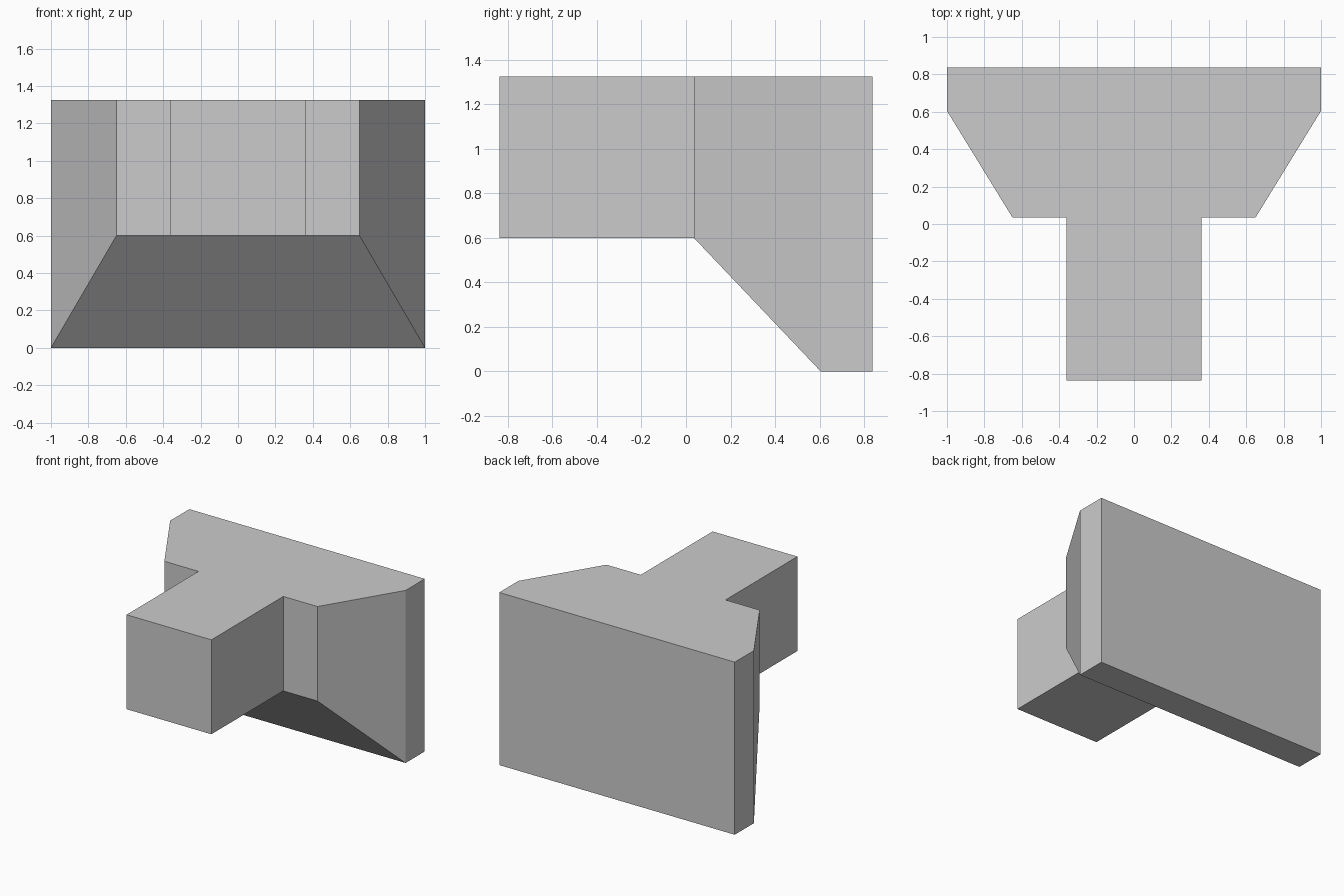
import bpy, bmesh

if "Cube" in bpy.data.objects:
    bpy.data.objects.remove(bpy.data.objects["Cube"])

TOP = 1.325


def loft(name, sections):
    """Loft rectangles (y, half width, bottom z) sharing one flat top, capped at both ends."""
    bm = bmesh.new()
    rings = [[bm.verts.new(p) for p in ((-w, y, z), (w, y, z), (w, y, TOP), (-w, y, TOP))]
             for y, w, z in sections]
    for a, b in zip(rings, rings[1:]):
        for i in range(4):
            j = (i + 1) % 4
            bm.faces.new((a[i], a[j], b[j], b[i]))
    bm.faces.new(rings[0])
    bm.faces.new(rings[-1])
    bmesh.ops.recalc_face_normals(bm, faces=bm.faces)
    mesh = bpy.data.meshes.new(name)
    bm.to_mesh(mesh)
    bm.free()
    obj = bpy.data.objects.new(name, mesh)
    bpy.context.collection.objects.link(obj)
    return obj


# Wide back plate tapering forward to a smaller face
loft("tapered_back_plate", [(0.035, 0.65, 0.6), (0.605, 1.0, 0.0), (0.837, 1.0, 0.0)])

# Square block projecting to the front
loft("front_block", [(-0.837, 0.36, 0.6), (0.035, 0.36, 0.6)])
